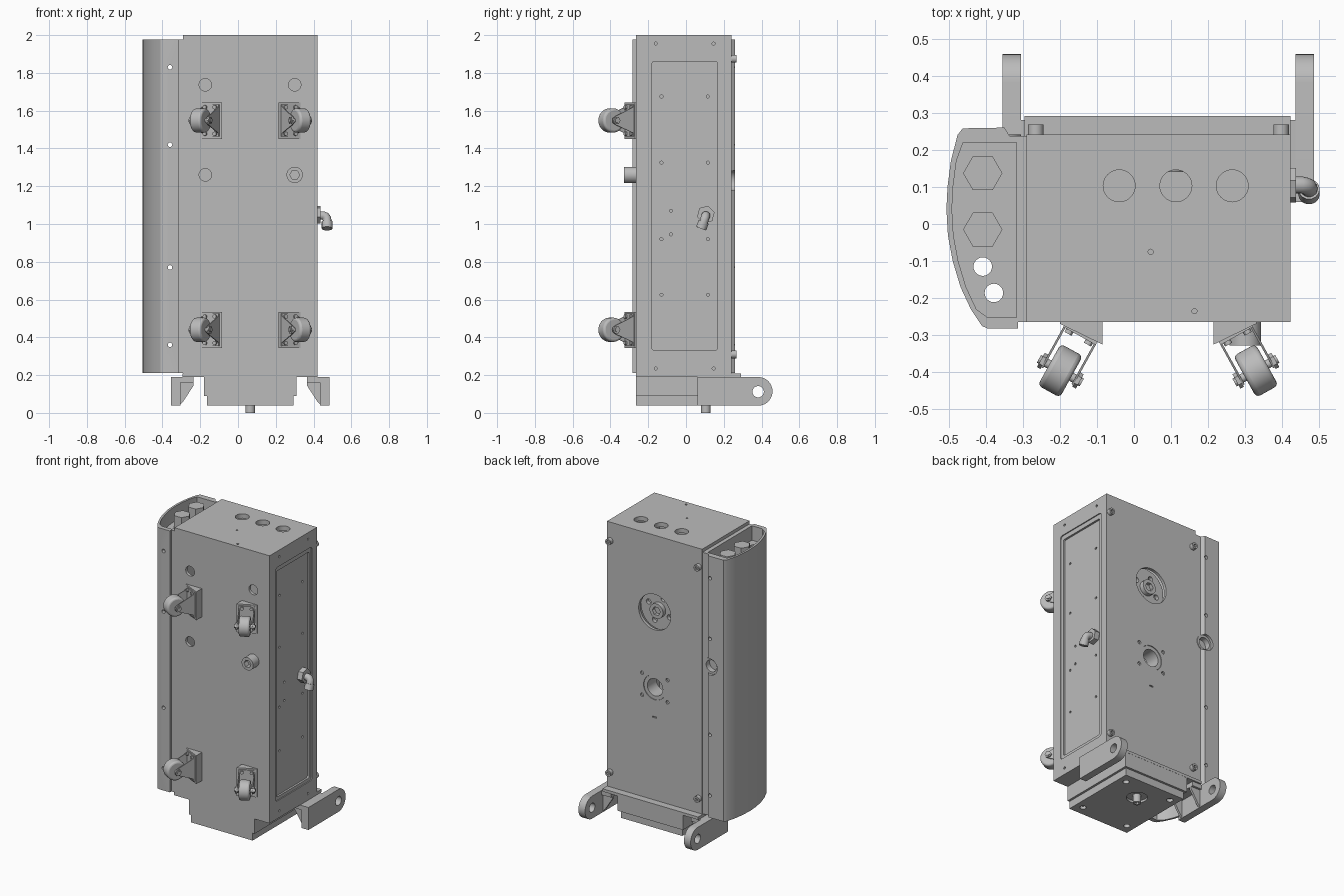
import bpy, bmesh, math
from mathutils import Matrix

cube = bpy.data.objects.get("Cube")
if cube:
    bpy.data.objects.remove(cube, do_unlink=True)

grey = bpy.data.materials.new("machine grey")
grey.use_nodes = True
COLOUR = (0.5, 0.5, 0.5, 1)
grey.diffuse_color = COLOUR
for node in grey.node_tree.nodes:
    if node.type == 'BSDF_PRINCIPLED':
        node.inputs["Base Color"].default_value = COLOUR

MID = 0.065          # symmetry plane of the casters and arms
FRONT, BACK = -0.265, 0.242
made = []


def rect(a0, a1, b0, b1):
    return [(a0, b0), (a1, b0), (a1, b1), (a0, b1)]


def ring(a, b, r, n=32, turn=0.0):
    return [(a + r * math.cos(turn + math.tau * i / n),
             b + r * math.sin(turn + math.tau * i / n)) for i in range(n)]


def round_rect(a0, a1, b0, b1, r):
    pts = []
    corners = [(a1 - r, b1 - r), (a0 + r, b1 - r), (a0 + r, b0 + r), (a1 - r, b0 + r)]
    for k, (a, b) in enumerate(corners):
        for i in range(5):
            t = math.pi / 2 * (k + i / 4)
            pts.append((a + r * math.cos(t), b + r * math.sin(t)))
    return pts


def solid(name, *prisms):
    """One object from prisms given as (outline, low, high, axis)."""
    bm = bmesh.new()
    place = {'x': lambda a, b, h: (h, a, b),
             'y': lambda a, b, h: (a, h, b),
             'z': lambda a, b, h: (a, b, h)}
    for pts, lo, hi, axis in prisms:
        low = [bm.verts.new(place[axis](a, b, lo)) for a, b in pts]
        high = [bm.verts.new(place[axis](a, b, hi)) for a, b in pts]
        bm.faces.new(low)
        bm.faces.new(high)
        for i in range(len(pts)):
            j = (i + 1) % len(pts)
            bm.faces.new((low[i], low[j], high[j], high[i]))
    bmesh.ops.recalc_face_normals(bm, faces=bm.faces)
    mesh = bpy.data.meshes.new(name)
    bm.to_mesh(mesh)
    bm.free()
    mesh.materials.append(grey)
    ob = bpy.data.objects.new(name, mesh)
    bpy.context.collection.objects.link(ob)
    made.append(ob)
    return ob


def cut(target, *prisms):
    cutter = solid("cutter", *prisms)
    cutter.hide_render = True
    mod = target.modifiers.new("cut", 'BOOLEAN')
    mod.operation, mod.solver, mod.object = 'DIFFERENCE', 'EXACT', cutter
    bpy.context.view_layer.objects.active = target
    bpy.ops.object.modifier_apply(modifier=mod.name)
    made.remove(cutter)
    bpy.data.objects.remove(cutter, do_unlink=True)


# Hollow cabinet with its openings
cabinet = solid("cabinet", (rect(-0.29, 0.422, FRONT, BACK), 0.2, 2, 'z'))
cut(cabinet, (rect(-0.27, 0.37, FRONT + 0.02, BACK - 0.02), 0.22, 1.97, 'z'))
cut(cabinet, *[(ring(x, 0.103, 0.043), 1.9, 2.1, 'z') for x in (-0.04, 0.113, 0.265)])
cut(cabinet, *[(ring(x, z, 0.033), -0.3, -0.2, 'y')
               for x, z in ((-0.173, 1.737), (0.3, 1.737), (-0.173, 1.26))])
cut(cabinet, *[(ring(x, y, 0.007, 12), 1.985, 2.1, 'z')
               for x, y in ((0.045, -0.075), (0.163, -0.235))])
cut(cabinet, (ring(MID, 1.48, 0.12, 48), 0.15, 0.3, 'y'),
    (ring(MID, 0.97, 0.083, 40), 0.15, 0.3, 'y'),
    (rect(MID - 0.015, MID + 0.015, 0.765, 0.773), 0.235, 0.3, 'y'),
    *[(ring(MID + sx * 0.095, 0.97 + sz * 0.075, 0.012, 12), 0.23, 0.3, 'y')
      for sx in (-1, 1) for sz in (-1, 1)])

# Stepped side panel and screw holes
cut(cabinet, (round_rect(-0.2, 0.19, 0.31, 1.89, 0.02), 0.415, 0.5, 'x'))
cut(cabinet, (round_rect(-0.18, 0.167, 0.332, 1.86, 0.012), 0.402, 0.5, 'x'))
panel_holes = [(y, z) for y in (-0.13, 0.116) for z in (0.625, 0.92, 1.325, 1.675)]
panel_holes += [(y, z) for y in (-0.16, 0.146) for z in (0.235, 1.955)]
panel_holes += [(-0.08, 0.945), (-0.08, 1.07)]
cut(cabinet, *[(ring(y, z, 0.008, 12), 0.39, 0.5, 'x') for y, z in panel_holes])

# Fittings in the back openings
flange = solid("drive_flange", (ring(MID, 1.48, 0.135, 40), 0.16, 0.195, 'y'))
cut(flange, *[(ring(MID + 0.085 * math.cos(t), 1.48 + 0.085 * math.sin(t), 0.018, 16), 0.17, 0.3, 'y')
              for t in (0.4, 1.97, 3.54, 5.11)])
hub = solid("drive_hub", (ring(MID, 1.48, 0.05), 0.19, 0.225, 'y'))
cut(hub, (ring(MID, 1.48, 0.03, 6), 0.2, 0.3, 'y'))
port = solid("port_collar", (ring(MID, 0.97, 0.082, 40), 0.14, 0.238, 'y'))
cut(port, (ring(MID, 0.97, 0.058, 32), 0.1, 0.3, 'y'))
for x in (-0.265, 0.397):
    for z in (0.31, 1.875):
        bolt = solid("back_bolt", (ring(x, z, 0.021, 24), 0.235, 0.268, 'y'))
        cut(bolt, (ring(x, z, 0.011, 6), 0.255, 0.3, 'y'))

# Front plug with a hexagon socket
plug = solid("front_plug", (ring(0.3, 1.26, 0.043), -0.328, -0.26, 'y'))
cut(plug, (ring(0.3, 1.26, 0.026, 6), -0.4, -0.29, 'y'))

# Bowed side cover, open below, with a sunken top tray
bow = [(-0.462, 0.258), (-0.476, 0.24), (-0.494, 0.17), (-0.503, 0.1), (-0.506, 0.04),
       (-0.502, -0.03), (-0.489, -0.1), (-0.468, -0.17), (-0.44, -0.23), (-0.41, -0.275), (-0.395, -0.282)]
outer = [(-0.29, BACK - 0.005), (-0.335, BACK - 0.005), (-0.35, 0.26)] + bow + \
        [(-0.313, -0.282), (-0.313, FRONT), (-0.29, FRONT)]
inner = [(-0.317, 0.22)] + [(x + 0.015, max(-0.252, min(0.22, y))) for x, y in bow[1:-1]] + [(-0.317, -0.252)]
cover = solid("side_cover", (outer, 0.21, 1.978, 'z'))
cut(cover, (inner, 1.88, 2.1, 'z'))
cut(cover, (inner, 0.1, 1.86, 'z'))
cut(cover, *[(ring(x, y, 0.025, 24), 1.8, 1.95, 'z') for x, y in ((-0.408, -0.115), (-0.378, -0.186))])
cut(cover, *[(ring(-0.36, z, 0.012, 16), -0.3, 0.3, 'y') for z in (0.36, 0.77, 1.42, 1.83)])
cut(cover, (ring(-0.36, 1.23, 0.055), 0.2, 0.3, 'y'))
socket = solid("cover_socket", (ring(-0.36, 1.23, 0.055), 0.19, 0.242, 'y'))
cut(socket, (ring(-0.36, 1.23, 0.04), 0.205, 0.3, 'y'))
for y in (0.137, -0.015):
    solid("hexagon_connector", (ring(-0.408, y, 0.053, 6), 1.87, 1.965, 'z'))

# Base: rear lip, pedestal and bottom plate
solid("base_lip", (rect(-0.295, 0.422, FRONT, 0.291), 0.19, 0.209, 'z'))
solid("pedestal", (rect(-0.18, 0.31, FRONT, 0.29), 0.09, 0.195, 'z'))
foot = solid("bottom_plate", (rect(-0.165, 0.295, FRONT, 0.275), 0.04, 0.095, 'z'))
cut(foot, (ring(MID, 0.105, 0.065, 40), 0, 0.055, 'z'),
    *[(ring(MID + sx * 0.175, y, 0.02, 20), 0, 0.06, 'z') for sx in (-1, 1) for y in (-0.2, 0.21)])
drain = solid("drain_plug", (ring(MID, 0.105, 0.025), 0, 0.06, 'z'))
cut(drain, (ring(MID, 0.105, 0.014, 6), -0.1, 0.02, 'z'))

# Rear arms with a top flange and gussets
arm_side = [(0.06, 0.038), (0.06, 0.19)] + \
           [(0.382 + 0.076 * math.sin(math.pi * i / 16), 0.114 + 0.076 * math.cos(math.pi * i / 16))
            for i in range(17)]
for side in (-1, 1):
    def at(d):
        return MID + side * d
    lo, hi = sorted((at(0.37), at(0.42)))
    arm = solid("arm", (arm_side, lo, hi, 'x'))
    cut(arm, (ring(0.382, 0.112, 0.03), lo - 0.1, hi + 0.1, 'x'))
    lo, hi = sorted((at(0.3), at(0.375)))
    solid("arm_flange", (rect(lo, hi, 0.06, 0.28), 0.16, 0.19, 'z'))
    gusset = [(at(0.375), 0.04), (at(0.375), 0.165), (at(0.3), 0.165), (at(0.3), 0.145), (at(0.355), 0.06)]
    solid("arm_gusset", (gusset, 0.08, 0.095, 'y'), (gusset, 0.25, 0.265, 'y'))

# Angled casters
for side in (-1, 1):
    for z in (0.44, 1.548):
        def at(d):
            return MID + side * d
        solid("caster_wedge", ([(at(0.265), FRONT + 0.003), (at(0.265), FRONT - 0.004),
                                (at(0.15), -0.325), (at(0.15), FRONT + 0.003)], z - 0.097, z + 0.095, 'z'))
        side_plate = [(0, -0.07), (0, 0.075), (-0.113, 0.024), (-0.132, 0.012), (-0.132, -0.012), (-0.113, -0.024)]
        fork = solid("caster_fork", (rect(-0.05, 0.05, -0.008, 0.004), -0.085, 0.085, 'z'),
                     *[(side_plate, s * 0.047 - 0.003, s * 0.047 + 0.003, 'x') for s in (-1, 1)])
        wheel = solid("caster_wheel", (ring(-0.115, 0, 0.064, 48), -0.034, 0.034, 'x'))
        bevel = wheel.modifiers.new("round", 'BEVEL')
        bevel.width, bevel.segments, bevel.limit_method = 0.012, 3, 'ANGLE'
        axle = solid("caster_axle", (ring(-0.115, 0, 0.012, 16), -0.066, 0.066, 'x'),
                     (ring(-0.115, 0, 0.022, 6), 0.049, 0.06, 'x'),
                     (ring(-0.115, 0, 0.022, 6), -0.06, -0.049, 'x'))
        screws = solid("caster_screws", *[(ring(a, b, 0.011, 12), -0.018, -0.006, 'y')
                                          for a in (-0.03, 0.03) for b in (-0.07, 0.07)])
        for ob in (fork, wheel, axle, screws):
            ob.matrix_world = (Matrix.Translation((at(0.208), -0.295, z))
                               @ Matrix.Rotation(side * math.radians(29), 4, 'Z'))


# Elbow fitting on the side panel
def tube(name, pts, r):
    data = bpy.data.curves.new(name, 'CURVE')
    data.dimensions, data.bevel_depth = '3D', r
    data.bevel_resolution, data.use_fill_caps = 5, True
    spline = data.splines.new('POLY')
    spline.points.add(len(pts) - 1)
    for point, co in zip(spline.points, pts):
        point.co = (*co, 1)
    data.materials.append(grey)
    bpy.context.collection.objects.link(bpy.data.objects.new(name, data))


solid("elbow_nut", (ring(0.105, 1.05, 0.048, 6, 0.25), 0.4, 0.437, 'x'))
bend = [(0.42, 0.105, 1.045), (0.452, 0.105, 1.045), (0.463, 0.103, 1.04),
        (0.47, 0.1, 1.03), (0.472, 0.097, 1.02), (0.472, 0.08, 0.975)]
tube("elbow_pipe", bend, 0.023)
tube("elbow_collar", [(0.472, 0.094, 1.012), (0.472, 0.08, 0.976)], 0.029)

# Smooth round parts, keep sharp edges
bpy.ops.object.select_all(action='DESELECT')
for ob in made:
    ob.select_set(True)
bpy.context.view_layer.objects.active = made[0]
bpy.ops.object.shade_smooth_by_angle(angle=math.radians(30))
